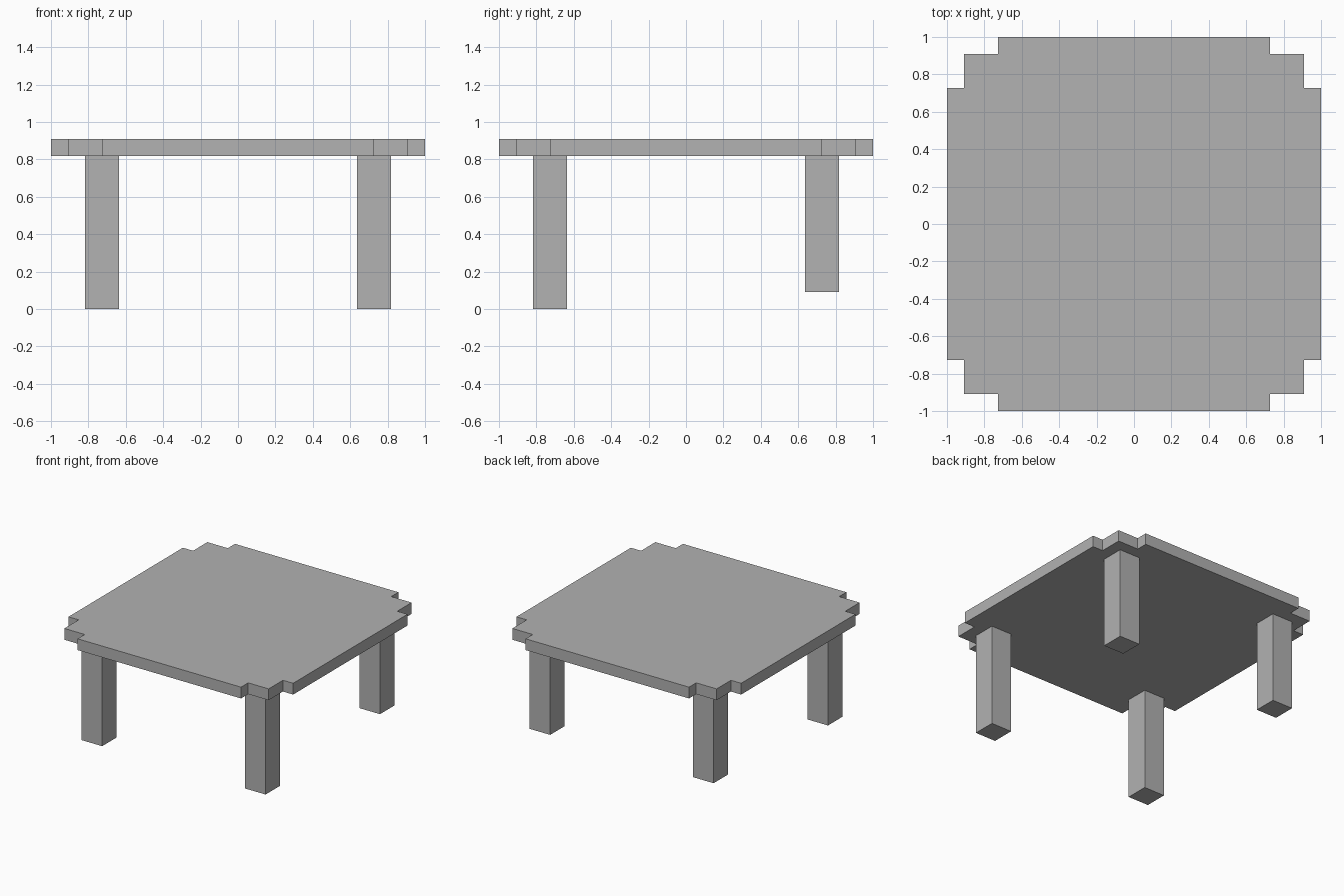
import bpy
import bmesh

UNIT = 1 / 11  # the whole table sits on a regular block grid

default = bpy.data.objects.get("Cube")
if default:
    bpy.data.objects.remove(default, do_unlink=True)

grey = bpy.data.materials.new("plain grey")
grey.use_nodes = True
colour = (0.445, 0.445, 0.445, 1)
grey.diffuse_color = colour
grey.node_tree.nodes["Principled BSDF"].inputs["Base Color"].default_value = colour


def prism(name, outline, bottom, top):
    """Extrude a flat outline upward; all sizes are in grid units."""
    bm = bmesh.new()
    verts = [bm.verts.new((x * UNIT, y * UNIT, bottom * UNIT)) for x, y in outline]
    base = bm.faces.new(verts)
    extruded = bmesh.ops.extrude_face_region(bm, geom=[base])["geom"]
    raised = [v for v in extruded if isinstance(v, bmesh.types.BMVert)]
    bmesh.ops.translate(bm, verts=raised, vec=(0, 0, (top - bottom) * UNIT))
    bmesh.ops.recalc_face_normals(bm, faces=bm.faces)
    mesh = bpy.data.meshes.new(name)
    bm.to_mesh(mesh)
    bm.free()
    mesh.materials.append(grey)
    obj = bpy.data.objects.new(name, mesh)
    bpy.context.collection.objects.link(obj)
    return obj


# Tabletop: one stepped corner, turned a quarter at a time
corner = [(11, 8), (10, 8), (10, 10), (8, 10), (8, 11)]
outline = []
for _ in range(4):
    outline += corner
    corner = [(-y, x) for x, y in corner]
prism("tabletop", outline, 9, 10)

# Legs: the back pair stops one unit higher than the front pair
for side, sx in (("left", 1), ("right", -1)):
    for end, sy, foot in (("front", -1, 0), ("back", 1, 1)):
        square = [(sx * x, sy * y) for x, y in ((7, 7), (9, 7), (9, 9), (7, 9))]
        prism(f"{end}_{side}_leg", square, foot, 9)
